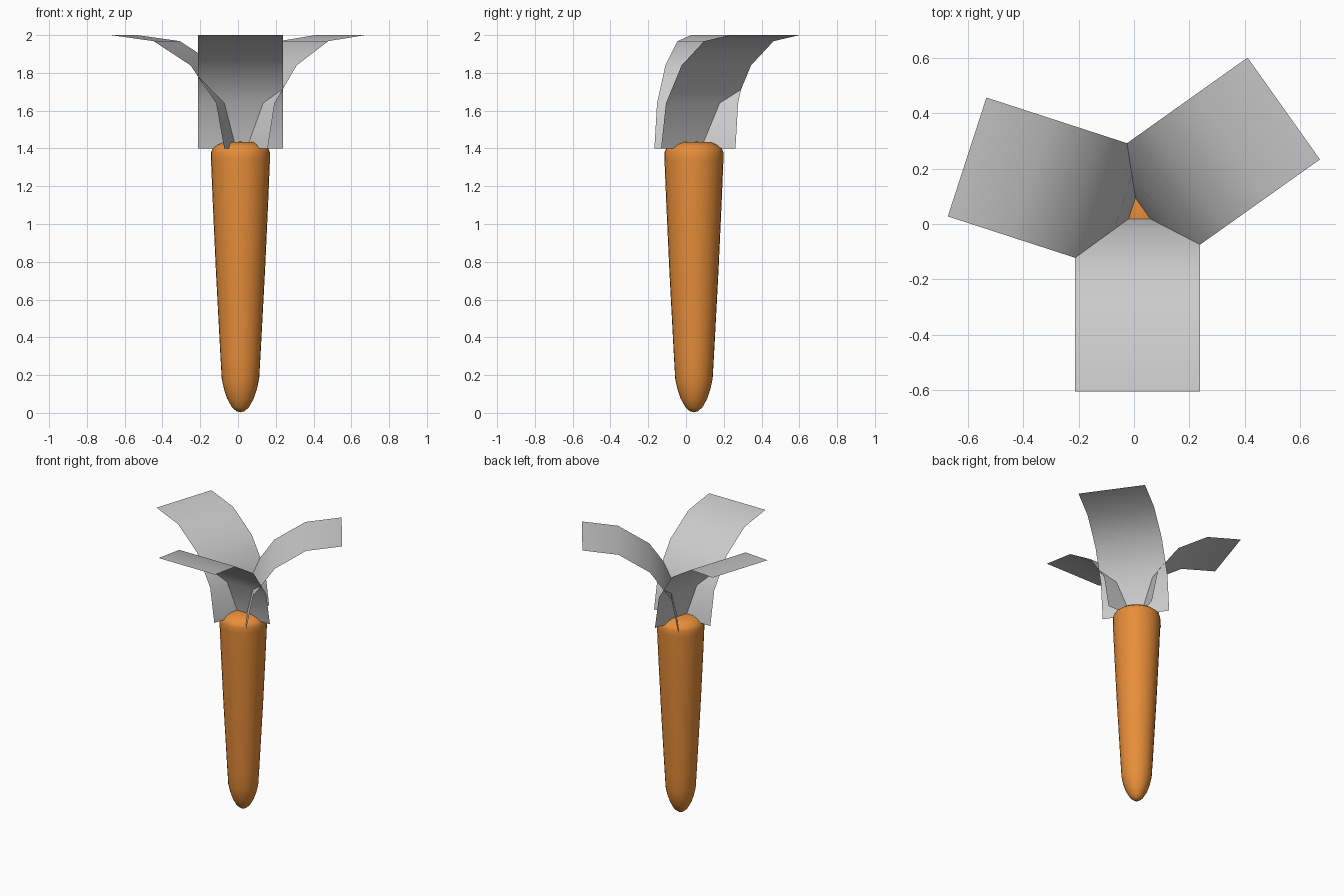
import bpy, bmesh
from math import radians, pi
from mathutils import Matrix, Vector

if "Cube" in bpy.data.objects:
    bpy.data.objects.remove(bpy.data.objects["Cube"])

CX, CY = 0.013, 0.042


def finish(bm, name, angle):
    me = bpy.data.meshes.new(name)
    bm.to_mesh(me)
    bm.free()
    ob = bpy.data.objects.new(name, me)
    bpy.context.collection.objects.link(ob)
    bpy.ops.object.select_all(action='DESELECT')
    ob.select_set(True)
    bpy.context.view_layer.objects.active = ob
    bpy.ops.object.shade_smooth_by_angle(angle=radians(angle))
    return ob


# Tapered root: spin a (radius, height) profile round its axis
profile = [(0, 0.003), (0.022, 0.009), (0.045, 0.03), (0.07, 0.075), (0.087, 0.125),
           (0.099, 0.18), (0.106, 0.3), (0.13, 0.75), (0.147, 1.12), (0.156, 1.34),
           (0.156, 1.38), (0.147, 1.40), (0.122, 1.42), (0.088, 1.434), (0, 1.436)]
bm = bmesh.new()
vs = [bm.verts.new((r, 0, z)) for r, z in profile]
es = [bm.edges.new(p) for p in zip(vs, vs[1:])]
bmesh.ops.spin(bm, geom=vs + es, cent=(0, 0, 0), axis=(0, 0, 1),
               angle=2 * pi, steps=28, use_merge=True)
bmesh.ops.remove_doubles(bm, verts=bm.verts[:], dist=1e-4)
bmesh.ops.recalc_face_normals(bm, faces=bm.faces[:])
bm.transform(Matrix.Translation((CX, CY, 0)))
root = finish(bm, "root", 60)
orange = bpy.data.materials.new("orange")
orange.diffuse_color = (0.8, 0.27, 0.04, 1)
orange.use_nodes = True
orange.node_tree.nodes["Principled BSDF"].inputs["Base Color"].default_value = orange.diffuse_color
root.data.materials.append(orange)

# Curled leaf strips: (outward distance, height) profile, 0.45 wide
strip = [(0.017, 1.4), (0.062, 1.64), (0.205, 1.84), (0.41, 1.968), (0.647, 2.0)]
half = 0.2255
for name, heading in (("front_leaf", 270), ("left_leaf", 162), ("right_leaf", 35.4)):
    bm = bmesh.new()
    rows = [[bm.verts.new((d, s * half, z)) for s in (-1, 1)] for d, z in strip]
    for a, b in zip(rows, rows[1:]):
        bm.faces.new((a[0], b[0], b[1], a[1]))
    bm.transform(Matrix.Translation((CX, CY, 0)) @ Matrix.Rotation(radians(heading), 4, 'Z'))
    finish(bm, name, 60)
